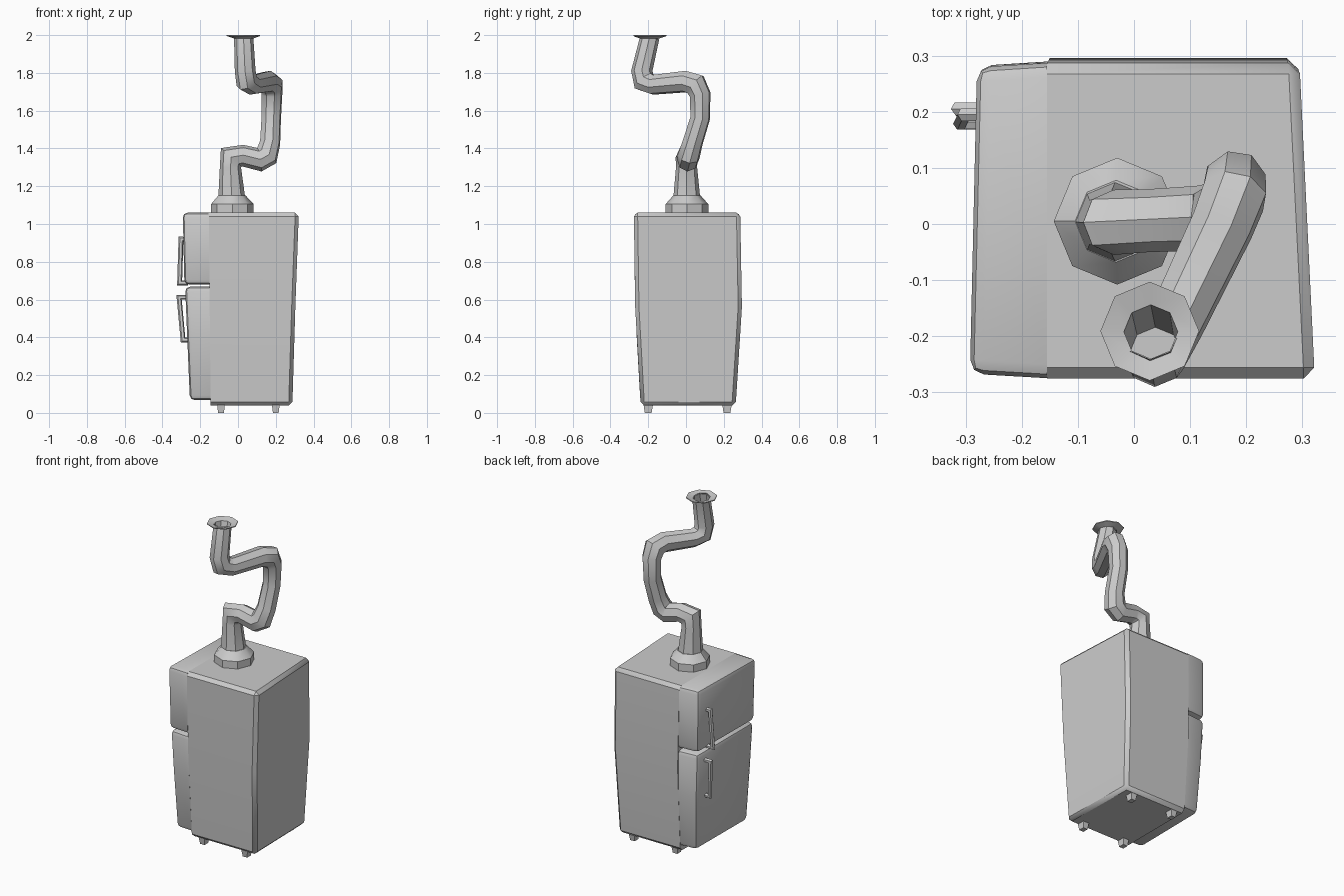
import bpy, bmesh
from math import cos, sin, tau, radians
from mathutils import Vector

if "Cube" in bpy.data.objects:
    bpy.data.objects.remove(bpy.data.objects["Cube"])


def loft(name, rings, caps=(True, True), bevel=None, offset=0.02, segs=1, angle=35):
    """Skin a stack of rings; optionally bevel the edges picked by a test."""
    bm = bmesh.new()
    rows = [[bm.verts.new(p) for p in r] for r in rings]
    n = len(rows[0])
    for a, b in zip(rows, rows[1:]):
        for i in range(n):
            j = (i + 1) % n
            bm.faces.new((a[i], a[j], b[j], b[i]))
    if caps[0]:
        bm.faces.new(rows[0][::-1])
    if caps[1]:
        bm.faces.new(rows[-1])
    bmesh.ops.recalc_face_normals(bm, faces=bm.faces)
    if bevel:
        edges = [e for e in bm.edges
                 if e.calc_face_angle(0) > 0.6 and bevel(e)]
        bmesh.ops.bevel(bm, geom=edges, offset=offset, segments=segs,
                        profile=0.5, affect='EDGES', clamp_overlap=True)
    me = bpy.data.meshes.new(name)
    bm.to_mesh(me)
    bm.free()
    ob = bpy.data.objects.new(name, me)
    bpy.context.collection.objects.link(ob)
    bpy.ops.object.select_all(action='DESELECT')
    bpy.context.view_layer.objects.active = ob
    ob.select_set(True)
    bpy.ops.object.shade_smooth_by_angle(angle=radians(angle))
    return ob


def flat_rings(pts, n=8):
    """Horizontal polygon rings from (x, y, z, radius)."""
    return [[(x + r * cos(tau * i / n), y + r * sin(tau * i / n), z)
             for i in range(n)] for x, y, z, r in pts]


def tube_rings(pts, n=8):
    """Mitred rings along a path of (x, y, z, radius)."""
    ps = [Vector(p[:3]) for p in pts]
    seg = [(b - a).normalized() for a, b in zip(ps, ps[1:])]
    side, prev, rings = None, None, []
    for k, p in enumerate(ps):
        t0, t1 = seg[max(k - 1, 0)], seg[min(k, len(seg) - 1)]
        t = (t0 + t1).normalized()
        if side is None:
            side = Vector((1, 0, 0)) if abs(t.x) < 0.8 else Vector((0, 0, 1))
        else:
            side = prev.rotation_difference(t) @ side
        u = (side - t * side.dot(t)).normalized()
        v = t.cross(u)
        # widen the ring across the bend so the tube keeps its thickness
        d = t1 - t0
        d = d.normalized() if d.length > 1e-4 else Vector()
        m = 1 / max(t0.dot(t), 0.6) - 1
        ring = []
        for i in range(n):
            o = (u * cos(tau * i / n) + v * sin(tau * i / n)) * pts[k][3]
            ring.append(p + o + d * o.dot(d) * m)
        rings.append(ring)
        prev, side = t, u
    return rings


def slab(z, xl, y0, y1, xf, xb, inset=0.0):
    """Plan outline: one side at xl, the other from xf (front) to xb (back)."""
    return [(xl, y0, z), (xf, y0 + inset, z), (xb, y1 - inset, z), (xl, y1, z)]


# cabinet, tapering toward the floor
loft("cabinet", [slab(0.038, -0.145, -0.24, 0.263, 0.288, 0.278),
                 slab(0.56, -0.15, -0.269, 0.296, 0.304, 0.292),
                 slab(1.06, -0.155, -0.276, 0.287, 0.323, 0.295)],
     bevel=lambda e: max(v.co.x for v in e.verts) > -0.1, offset=0.02)

# doors on the left face, rounded on the outer edges
outer = lambda e: min(v.co.x for v in e.verts) < -0.2
loft("upper_door", [slab(0.68, -0.151, -0.272, 0.29, -0.284, -0.278, 0.008),
                    slab(1.06, -0.155, -0.275, 0.287, -0.293, -0.28, 0.008)],
     bevel=outer, offset=0.025, segs=2)
loft("lower_door", [slab(0.068, -0.145, -0.242, 0.263, -0.255, -0.25, 0.006),
                    slab(0.40, -0.148, -0.261, 0.285, -0.269, -0.265, 0.008),
                    slab(0.668, -0.15, -0.27, 0.29, -0.28, -0.276, 0.008)],
     bevel=outer, offset=0.025, segs=2)

# handles
for name, path in {
    "upper_handle": [(-0.265, .195, .918), (-0.302, .195, .92),
                     (-0.309, .18, .688), (-0.265, .18, .688)],
    "lower_handle": [(-0.26, .205, .612), (-0.312, .205, .612),
                     (-0.291, .185, .385), (-0.25, .185, .385)],
}.items():
    loft(name, tube_rings([(*p, 0.013) for p in path], 6))

# feet
for ix, x in enumerate((-0.09, 0.2)):
    for iy, y in enumerate((-0.2, 0.217)):
        loft(f"foot_{ix}{iy}", [[(x + sx * r, y + sy * r * 1.2, z)
             for sx, sy in ((-1, -1), (1, -1), (1, 1), (-1, 1))]
             for z, r in ((0, 0.015), (0.045, 0.021))])

# flue: collar, crooked pipe, flared open rim
loft("collar", flat_rings([(-.03, .005, 1.055, .113), (-.03, .005, 1.105, .113),
                           (-.032, .005, 1.15, .073)]))
loft("flue_pipe", tube_rings([
    (-.033, .004, 1.13, .072), (-.04, .003, 1.30, .056), (-.036, .003, 1.352, .058),
    (.025, .006, 1.362, .056), (.115, .01, 1.34, .058), (.152, .015, 1.362, .06),
    (.17, .035, 1.43, .055), (.176, .075, 1.56, .053), (.18, .075, 1.685, .056),
    (.178, .05, 1.738, .06), (.158, -.002, 1.754, .058), (.075, -.175, 1.737, .053),
    (.046, -.222, 1.755, .056), (.038, -.234, 1.81, .055), (.03, -.192, 1.987, .051)]),
    caps=(True, False))
loft("flue_rim", flat_rings([(.03, -.192, 1.982, .051), (.028, -.191, 1.995, .088),
                             (.028, -.191, 2.0, .088), (.03, -.192, 1.99, .048),
                             (.038, -.23, 1.80, .046)]), caps=(False, True))
